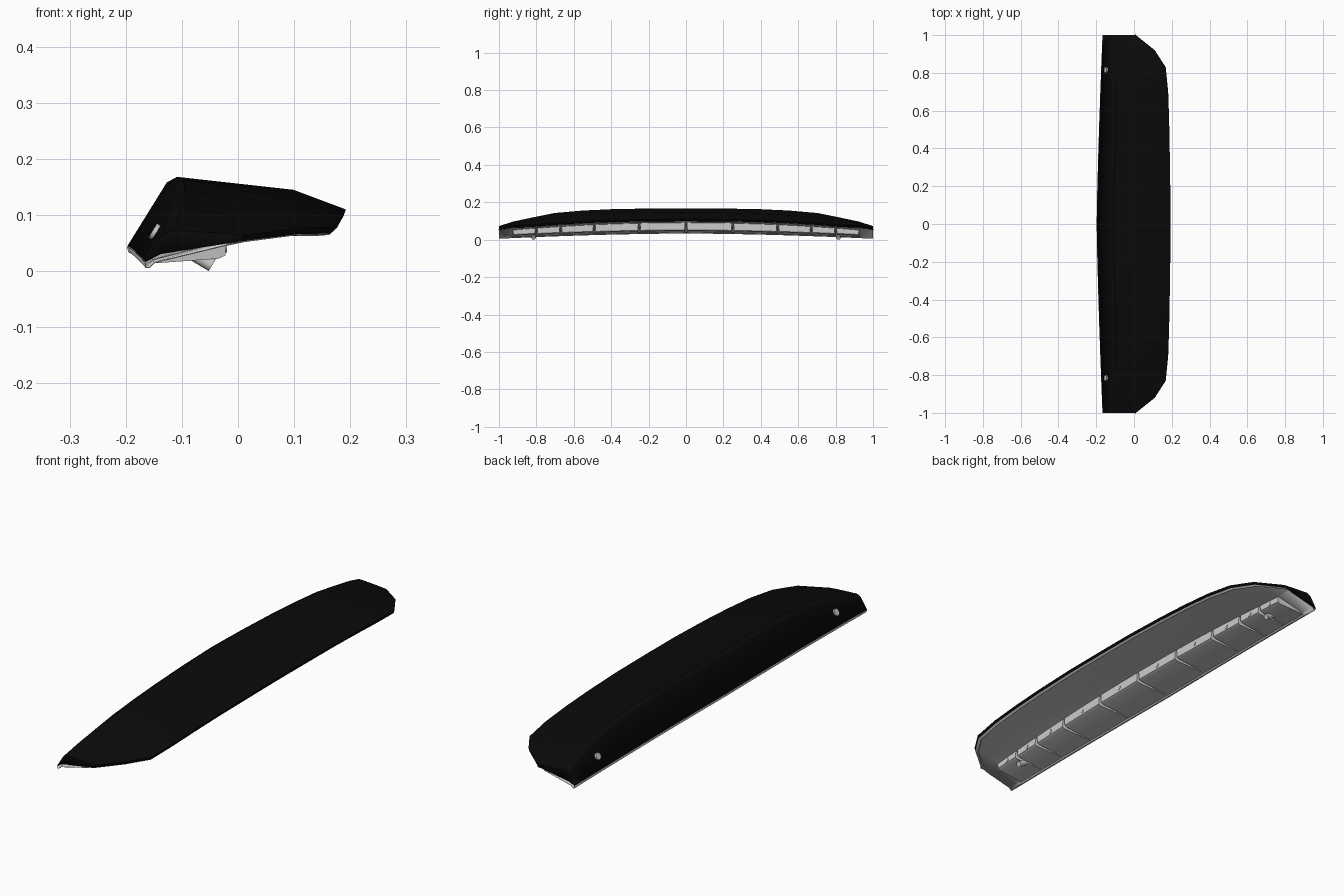
import bpy, bmesh, math
from mathutils import Vector

if "Cube" in bpy.data.objects:
    bpy.data.objects.remove(bpy.data.objects["Cube"])

black = bpy.data.materials.new("black_paint")
black.diffuse_color = (0.003, 0.003, 0.003, 1)
black.use_nodes = True
black.node_tree.nodes["Principled BSDF"].inputs["Base Color"].default_value = black.diffuse_color

# half-span stations: y, crest height, right edge x, right edge z, crown bulge
ST = [(0, .168, .192, .110, .017), (.2, .167, .192, .109, .017),
      (.4, .163, .189, .105, .016), (.55, .156, .186, .099, .015),
      (.7, .143, .181, .090, .013), (.83, .117, .168, .078, .010),
      (.92, .098, .110, .077, .004), (1, .073, .010, .064, .001)]
WALL_X = -.022


def left_edge(y):
    y = abs(y)
    return Vector((-.197 + .031 * y ** 1.3, .045 - .028 * y ** 1.7))


def floor_z(y):
    return .093 - .046 * y * y


def outer_section(st):
    y, top, rx, rz, bulge = st
    L = left_edge(y)
    B = Vector((L.x + .62 * (top - .01 - L.y) + .018, top))
    A = B - Vector((.018, .01))
    D = Vector((rx, rz))
    C = B.lerp(D, .69) + Vector((0, bulge))
    return [L, A, B, C, D, D + Vector((-.004, -.011))]


def inner_section(st):
    # folded left lip, shallow floor, rim fold on the right
    y, rx, rz = st[0], st[2], st[3]
    L = left_edge(y)
    E = Vector((rx - .004, rz - .011))
    return [L + Vector((.001, -.001)), L + Vector((.003, -.010)), L + Vector((.008, -.010)),
            L + Vector((.016, -.001)), Vector((WALL_X, floor_z(y))),
            E + Vector((-.017, .003)), E + Vector((-.014, -.002)), E + Vector((-.001, 0))]


def smooth(ob, angle):
    bpy.ops.object.select_all(action='DESELECT')
    bpy.context.view_layer.objects.active = ob
    ob.select_set(True)
    bpy.ops.object.shade_smooth_by_angle(angle=math.radians(angle))


def make(name, verts, faces, mat=None):
    me = bpy.data.meshes.new(name)
    me.from_pydata(verts, [], faces)
    bm = bmesh.new()
    bm.from_mesh(me)
    bmesh.ops.recalc_face_normals(bm, faces=bm.faces)
    bm.to_mesh(me)
    bm.free()
    ob = bpy.data.objects.new(name, me)
    bpy.context.collection.objects.link(ob)
    if mat:
        me.materials.append(mat)
    return ob


def loft(name, section, tip_wall, mat=None):
    rows = [[(p.x, st[0], p.y) for p in section(st)] for st in ST]
    if tip_wall:   # wing tip closes straight down to the lower edge
        rows.append([(x, y, min(z, .030 + (x + .14) * .16)) for x, y, z in rows[-1]])
    rows = [[(x, -y, z) for x, y, z in r] for r in rows[:0:-1]] + rows
    n = len(rows[0])
    verts = [v for r in rows for v in r]
    faces = [(i * n + j, i * n + j + 1, (i + 1) * n + j + 1, (i + 1) * n + j)
             for i in range(len(rows) - 1) for j in range(n - 1)]
    ob = make(name, verts, faces, mat)
    if sum(p.normal.z * p.area for p in ob.data.polygons) < 0:
        ob.data.flip_normals()
    m = ob.modifiers.new("thickness", 'SOLIDIFY')
    m.thickness = .002
    m.offset = -1
    smooth(ob, 25)


def rod(name, p, q, r, sides):
    p, q = Vector(p), Vector(q)
    bpy.ops.mesh.primitive_cylinder_add(vertices=sides, radius=r, depth=(q - p).length,
                                        location=(p + q) / 2)
    ob = bpy.context.object
    ob.name = name
    ob.rotation_euler = (q - p).to_track_quat('Z', 'Y').to_euler()
    smooth(ob, 40)


# painted outer skin and grey underside liner
loft("outer_skin", outer_section, True, black)
loft("underside_liner", inner_section, False)

# row of wedge-shaped pads under the rear edge, each with a screw in its wall
BOUNDS = [0, .25, .49, .67, .80, .93]
for s in (1, -1):
    for a, b in zip(BOUNDS, BOUNDS[1:]):
        verts = []
        for y, gap in ((a, .008), (b, -.008)):
            L = left_edge(y)
            f = floor_z(y)
            for x, z, g in ((L.x + .010, L.y - .007, 0), (WALL_X - .012, L.y + .002, gap),
                            (WALL_X, L.y + .008, gap), (WALL_X, f + .001, gap * .5),
                            (L.x + .016, L.y, 0)):
                verts.append((x, s * (y + g), z))
        pad = make("pad", verts, [(0, 1, 2, 3, 4), (9, 8, 7, 6, 5)] +
                   [(i, (i + 1) % 5, (i + 1) % 5 + 5, i + 5) for i in range(5)])
        smooth(pad, 50)
        y = (a + b) / 2
        z = (left_edge(y).y + floor_z(y)) / 2 + .002
        rod("pad_screw", (WALL_X - .01, s * y, z), (WALL_X + .002, s * y, z), .010, 12)

    # bolt through each end, with a wider head on the outer skin
    rod("end_bolt", (-.146, s * .815, .070), (-.046, s * .815, .0105), .012, 16)
    rod("bolt_head", (-.152, s * .815, .0725), (-.138, s * .815, .064), .015, 12)
